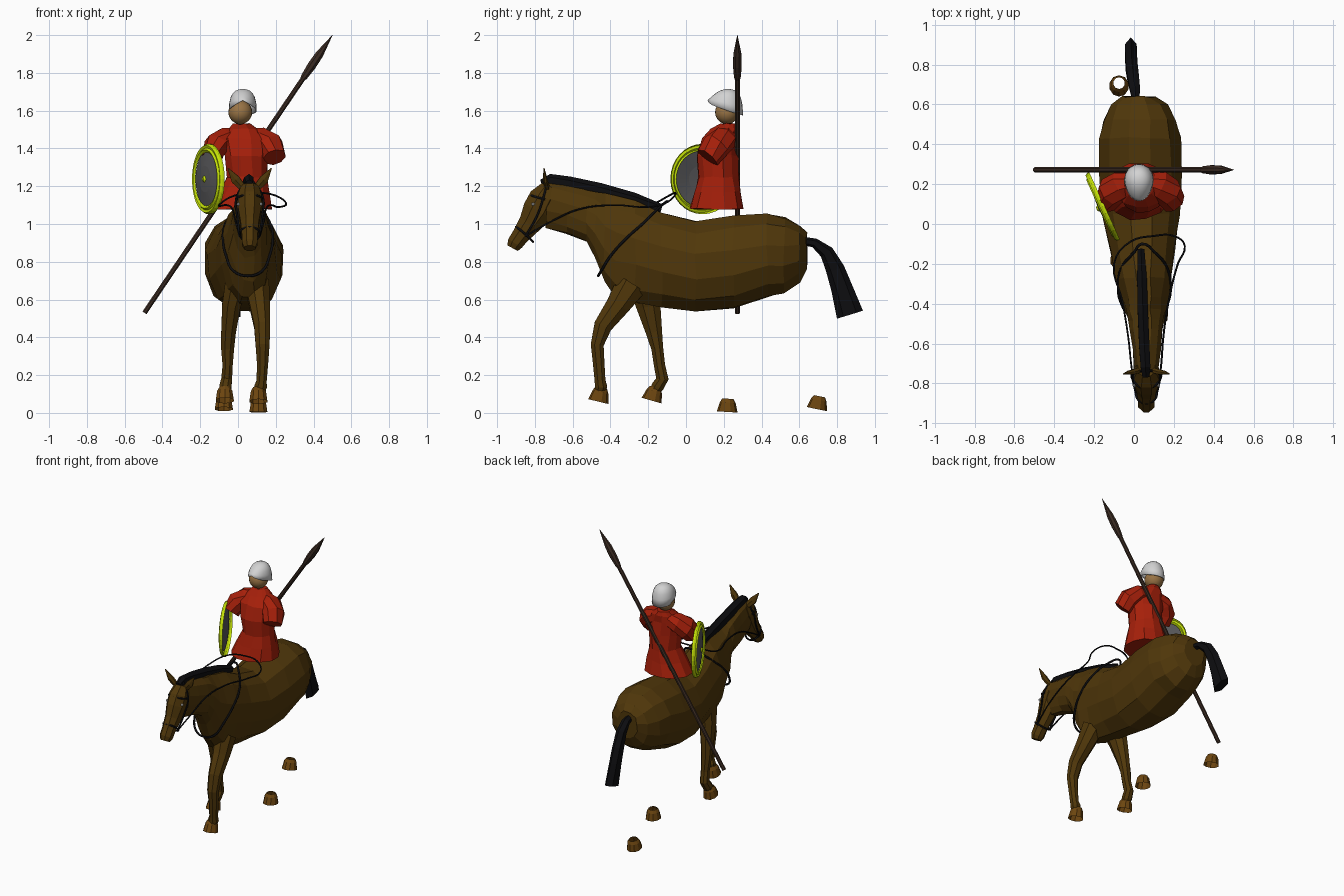
import bpy, bmesh, math, random
from mathutils import Vector, Matrix

random.seed(4)
cube = bpy.data.objects.get("Cube")
if cube:
    bpy.data.objects.remove(cube)


def material(name, r, g, b):
    m = bpy.data.materials.new(name)
    m.use_nodes = True
    m.diffuse_color = (r, g, b, 1)
    bsdf = next(n for n in m.node_tree.nodes if n.type == 'BSDF_PRINCIPLED')
    bsdf.inputs["Base Color"].default_value = (r, g, b, 1)
    bsdf.inputs["Roughness"].default_value = 0.8
    return m


COAT = material("bay brown", 0.08, 0.038, 0.003)
HOOF = material("hoof brown", 0.15, 0.06, 0.005)
BLACK = material("black", 0.004, 0.004, 0.005)
RED = material("tunic red", 0.38, 0.014, 0.003)
SKIN = material("skin tan", 0.32, 0.175, 0.06)
STEEL = material("pale steel", 0.65, 0.65, 0.65)
GREY = material("shield grey", 0.1, 0.1, 0.105)
LIME = material("rim lime", 0.55, 0.75, 0.002)
WOOD = material("dark wood", 0.043, 0.024, 0.016)


def finish(name, bm, mat):
    me = bpy.data.meshes.new(name)
    bm.to_mesh(me)
    bm.free()
    ob = bpy.data.objects.new(name, me)
    bpy.context.scene.collection.objects.link(ob)
    me.materials.append(mat)
    return ob


def loft(name, secs, mat, n=10, ref=(1, 0, 0), axis=None, caps=True, jitter=0):
    """Skin rings (x, y, z, radius along ref, radius across) along a path.
    Rings face along the path, or along a fixed axis if one is given."""
    bm = bmesh.new()
    pts = [Vector(s[:3]) for s in secs]
    rings = []
    for i, s in enumerate(secs):
        t = Vector(axis) if axis else (pts[min(i + 1, len(pts) - 1)] - pts[max(i - 1, 0)]).normalized()
        u = Vector(ref)
        u = (u - t * u.dot(t)).normalized()
        v = t.cross(u)
        ring = []
        for k in range(n):
            a = math.tau * (k + 0.5) / n
            p = pts[i] + u * s[3] * math.cos(a) + v * s[-1] * math.sin(a)
            p += Vector([random.uniform(-jitter, jitter) for _ in range(3)])
            ring.append(bm.verts.new(p))
        rings.append(ring)
    for a, b in zip(rings, rings[1:]):
        for k in range(n):
            j = (k + 1) % n
            bm.faces.new((a[k], a[j], b[j], b[k]))
    if caps:
        bm.faces.new(rings[0])
        bm.faces.new(rings[-1])
    bmesh.ops.recalc_face_normals(bm, faces=bm.faces)
    return finish(name, bm, mat)


def strap(name, points, radius=0.006, cyclic=False):
    cu = bpy.data.curves.new(name, 'CURVE')
    cu.dimensions = '3D'
    cu.bevel_depth = radius
    cu.bevel_resolution = 1
    cu.resolution_u = 4
    sp = cu.splines.new('BEZIER')
    sp.bezier_points.add(len(points) - 1)
    for bp, p in zip(sp.bezier_points, points):
        bp.co = p
        bp.handle_left_type = bp.handle_right_type = 'AUTO'
    sp.use_cyclic_u = cyclic
    cu.materials.append(BLACK)
    ob = bpy.data.objects.new(name, cu)
    bpy.context.scene.collection.objects.link(ob)


# Horse body and neck: y, top, bottom, half width, centre x
trunk = [(.64, .955, .76, .085, .02), (.60, 1.0, .69, .145, .025), (.52, 1.04, .63, .19, .03),
         (.43, 1.06, .61, .212, .03), (.25, 1.05, .55, .218, .03), (.05, 1.02, .53, .198, .035),
         (-.13, 1.065, .555, .168, .042), (-.27, 1.13, .575, .142, .047), (-.37, 1.155, .6, .12, .055),
         (-.43, 1.165, .69, .105, .057), (-.48, 1.175, .82, .092, .06), (-.53, 1.185, .9, .083, .06),
         (-.63, 1.21, .945, .072, .06), (-.74, 1.235, .98, .06, .06)]
loft("horse_body", [(x, y, (t + b) / 2, w, (t - b) / 2) for y, t, b, w, x in trunk],
     COAT, n=12, axis=(0, -1, 0), jitter=.006)

# Head
HX = .062
loft("horse_head", [(HX, -.725, 1.2, .05, .045), (HX, -.75, 1.14, .068, .085),
                    (HX, -.785, 1.07, .066, .088), (HX, -.828, 1.0, .052, .066),
                    (HX, -.878, .935, .045, .05), (HX, -.905, .897, .045, .046),
                    (HX, -.918, .872, .032, .034)], COAT, n=8)
for side, label in ((1, "left"), (-1, "right")):
    loft(label + "_ear", [(HX + side * .035, -.735, 1.19, .02, .015),
                          (HX + side * .075, -.745, 1.235, .028, .012),
                          (HX + side * .115, -.752, 1.295, .003, .003)], COAT, n=6)
    bm = bmesh.new()
    bmesh.ops.create_icosphere(bm, subdivisions=1, radius=.01,
                               matrix=Matrix.Translation((HX + side * .06, -.81, 1.105)))
    finish(label + "_eye", bm, STEEL)

# Front legs
loft("left_front_leg", [(.1, -.29, .68, .07, .09), (.115, -.36, .57, .058, .068),
                        (.128, -.44, .46, .046, .052), (.13, -.47, .36, .04, .037),
                        (.13, -.462, .26, .032, .033), (.125, -.455, .17, .029, .031),
                        (.12, -.45, .14, .036, .035), (.115, -.455, .115, .03, .03)], COAT, n=8)
loft("right_front_leg", [(-.01, -.22, .68, .065, .09), (-.035, -.2, .57, .053, .07),
                         (-.05, -.17, .43, .042, .047), (-.055, -.152, .34, .037, .034),
                         (-.055, -.14, .25, .029, .032), (-.06, -.125, .18, .031, .035),
                         (-.066, -.15, .14, .034, .036), (-.068, -.165, .115, .03, .03)], COAT, n=8)


# Hooves: base centre, lean of the top, height
def hoof(name, x, y, z, dy, h):
    loft(name, [(x, y, z, .05, .055), (x, y + dy * .7, z + h * .7, .042, .042),
                (x, y + dy, z + h, .029, .03)], HOOF, n=10, caps=False)


hoof("left_front_hoof", .108, -.465, .06, .018, .075)
hoof("right_front_hoof", -.07, -.182, .065, .02, .07)
hoof("left_rear_hoof", .108, .218, .005, .004, .07)
hoof("right_rear_hoof", -.075, .693, .02, .014, .068)

# Tail and mane
loft("tail", [(.01, .62, .91, .02, .022), (.004, .68, .9, .03, .025), (-.006, .745, .85, .034, .038),
              (-.012, .79, .76, .034, .05), (-.014, .825, .66, .034, .057),
              (-.016, .868, .52, .034, .072)], BLACK, n=6)
loft("mane", [(.06, -.765, 1.215, .02, .02), (.058, -.72, 1.23, .028, .035), (.052, -.62, 1.21, .03, .042),
              (.045, -.46, 1.172, .03, .046), (.04, -.28, 1.125, .028, .042),
              (.035, -.13, 1.08, .02, .025)], BLACK, n=6)

# Bridle, reins and breast strap
strap("noseband", [(HX, -.9, .985), (HX + .053, -.855, .95), (HX, -.81, .905), (HX - .053, -.855, .95)],
      cyclic=True)
strap("browband", [(HX + .066, -.745, 1.13), (HX + .054, -.8, 1.145), (HX, -.825, 1.155),
                   (HX - .054, -.8, 1.145), (HX - .066, -.745, 1.13)])
for s, label in ((1, "left"), (-1, "right")):
    strap(label + "_cheek_strap", [(HX, -.73, 1.25), (HX + s * .07, -.755, 1.14),
                                   (HX + s * .066, -.79, 1.04), (HX + s * .052, -.85, .935)])
strap("reins", [(.115, -.85, .935), (.135, -.72, 1.01), (.148, -.56, 1.08), (.175, -.38, 1.1),
                (.22, -.2, 1.09), (.255, -.11, 1.11), (.2, -.06, 1.15), (.1, -.06, 1.165),
                (-.02, -.09, 1.15), (-.1, -.2, 1.1), (-.06, -.38, 1.1), (-.03, -.56, 1.08),
                (-.012, -.72, 1.01), (.01, -.85, .935)], .005)
CX = .052
half = [(.05, -.14, 1.09), (.115, -.22, 1.01), (.132, -.32, .92), (.115, -.4, .83), (.075, -.45, .75)]
strap("breast_strap", [(CX + x, y, z) for x, y, z in half] + [(CX, -.465, .725)]
      + [(CX - x, y, z) for x, y, z in reversed(half)] + [(.04, -.1, 1.12)], .007, cyclic=True)

# Rider tunic with short sleeves
loft("tunic", [(.022, .165, 1.08, .165, .147), (.035, .168, 1.17, .135, .125), (.048, .172, 1.25, .106, .11),
               (.045, .165, 1.36, .118, .112), (.04, .175, 1.45, .13, .095),
               (.03, .2, 1.5, .085, .07), (.02, .225, 1.53, .045, .04)], RED, n=12,
     axis=(0, 0, 1), jitter=.005)
for s, label in ((1, "left"), (-1, "right")):
    loft(label + "_sleeve", [(.03 + s * .04, .21, 1.465, .055, .05), (.03 + s * .095, .195, 1.45, .075, .065),
                             (.03 + s * .142, .16, 1.415, .08, .068), (.03 + s * .163, .115, 1.355, .066, .058)],
         RED, n=8, ref=(0, 1, 0), jitter=.005)

# Rider head
bm = bmesh.new()
bmesh.ops.create_uvsphere(bm, u_segments=20, v_segments=12, radius=.063,
                          matrix=Matrix.Translation((.012, .217, 1.592)))
for f in bm.faces:
    f.smooth = True
finish("rider_head", bm, SKIN)

# Helmet: dome with a blunt brow, low cheeks and a long neck guard
bm = bmesh.new()
bmesh.ops.create_uvsphere(bm, u_segments=20, v_segments=12, radius=1)
bmesh.ops.delete(bm, geom=[v for v in bm.verts if v.co.z < -.05], context='VERTS')
for v in bm.verts:
    x, y, z = v.co
    low = (1 - max(z, 0)) ** 2
    brow = .04 * (1 - max(z, 0)) * max(-y - .3, 0)
    drop = .056 * low * math.sqrt(max(1 + y, 0))
    v.co = (.025 + x * .074, .222 + y * .08 - brow, 1.655 + z * .06 - drop)
for f in bm.faces:
    f.smooth = True
helmet = finish("helmet", bm, STEEL)
wall = helmet.modifiers.new("thickness", 'SOLIDIFY')
wall.thickness = .004

# Round shield: domed face, raised rim and boss, facing outward
AXIS = Vector((-.91, -.415, 0)).normalized()
place = Matrix.Translation((-.155, .088, 1.238)) @ AXIS.to_track_quat('Z', 'Y').to_matrix().to_4x4()


def turned(name, profile, mat, n=32):
    bm = bmesh.new()
    verts = [bm.verts.new((r, 0, z)) for r, z in profile]
    edges = [bm.edges.new(p) for p in zip(verts, verts[1:])]
    bmesh.ops.spin(bm, geom=verts + edges, cent=(0, 0, 0), axis=(0, 0, 1), angle=math.tau, steps=n)
    bmesh.ops.remove_doubles(bm, verts=bm.verts, dist=.0005)
    bmesh.ops.recalc_face_normals(bm, faces=bm.faces)
    if sum(f.normal.z * f.calc_area() for f in bm.faces) < 0:
        bmesh.ops.reverse_faces(bm, faces=bm.faces)
    bmesh.ops.transform(bm, matrix=place, verts=bm.verts)
    return finish(name, bm, mat)


turned("shield_face", [(0, .026), (.07, .022), (.15, .008)], GREY)
turned("shield_rim", [(.142, .013), (.155, .022), (.165, .012), (.178, .016), (.186, .004), (.186, -.008)], LIME)
turned("shield_boss", [(0, .036), (.01, .034), (.018, .025)], LIME, 12)

# Spear: distance along the shaft and radius
butt, tip = Vector((-.495, .272, .53)), Vector((.5, .272, 2.0))
loft("spear", [(*butt.lerp(tip, t), r) for t, r in
               ((0, .014), (.5, .014), (.84, .014), (.85, .019), (.89, .025), (.93, .023), (1, .001))],
     WOOD, n=8, ref=(0, 1, 0))
